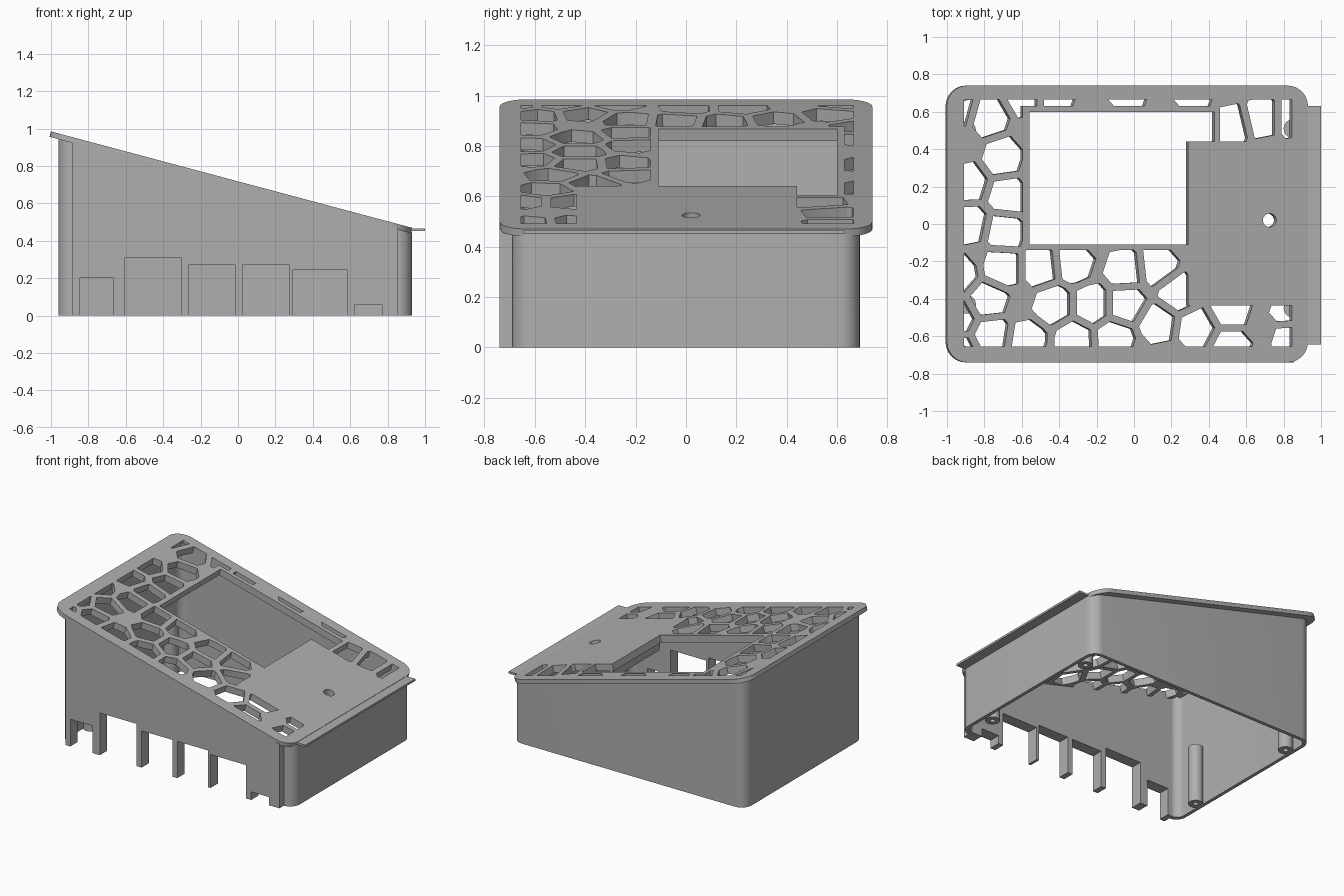
import bpy, bmesh, math
from mathutils import Vector

cube = bpy.data.objects.get("Cube")
if cube:
    bpy.data.objects.remove(cube, do_unlink=True)

grey = bpy.data.materials.new("matte grey")
grey.use_nodes = True
grey.diffuse_color = (0.43, 0.43, 0.43, 1)
grey.node_tree.nodes["Principled BSDF"].inputs["Base Color"].default_value = (0.43, 0.43, 0.43, 1)

TAN = 0.267
NORMAL = Vector((TAN, 0, 1)).normalized()


def slope(x):
    return 0.985 - TAN * (x + 1)


def tilted(depth):
    # point on the sloping top, moved along its normal
    return lambda x, y: Vector((x, y, slope(x))) + NORMAL * depth


def level(z):
    return lambda x, y: Vector((x, y, z))


def under_lid(x, y):
    return Vector((x, y, slope(x) - 0.02))


def prisms(name, outlines, low, high):
    bm = bmesh.new()
    for pts in outlines:
        a = [bm.verts.new(low(*p)) for p in pts]
        b = [bm.verts.new(high(*p)) for p in pts]
        n = len(pts)
        bm.faces.new(a[::-1])
        bm.faces.new(b)
        for i in range(n):
            j = (i + 1) % n
            bm.faces.new((a[i], a[j], b[j], b[i]))
    bmesh.ops.recalc_face_normals(bm, faces=bm.faces)
    mesh = bpy.data.meshes.new(name)
    bm.to_mesh(mesh)
    bm.free()
    mesh.materials.append(grey)
    ob = bpy.data.objects.new(name, mesh)
    bpy.context.collection.objects.link(ob)
    return ob


def rect(x0, x1, y0, y1):
    return [(x0, y0), (x1, y0), (x1, y1), (x0, y1)]


def circle(cx, cy, r, n=24):
    return [(cx + r * math.cos(math.tau * i / n), cy + r * math.sin(math.tau * i / n)) for i in range(n)]


def rounded(x0, x1, y0, y1, r, steps=8):
    pts = []
    corners = [(x1 - r, y1 - r), (x0 + r, y1 - r), (x0 + r, y0 + r), (x1 - r, y0 + r)]
    for k, (cx, cy) in enumerate(corners):
        for i in range(steps + 1):
            t = math.pi / 2 * (k + i / steps)
            pts.append((cx + r * math.cos(t), cy + r * math.sin(t)))
    return pts


def combine(ob, other, operation):
    # apply a boolean and drop the helper
    mod = ob.modifiers.new("join", "BOOLEAN")
    mod.operation, mod.solver, mod.object = operation, "EXACT", other
    bpy.context.view_layer.objects.active = ob
    bpy.ops.object.modifier_apply(modifier=mod.name)
    bpy.data.objects.remove(other, do_unlink=True)


def clip(pts, point, direction):
    # keep the part of a polygon behind a line
    out = []
    for i, p in enumerate(pts):
        q = pts[(i + 1) % len(pts)]
        dp = (Vector(p) - point).dot(direction)
        dq = (Vector(q) - point).dot(direction)
        if dp <= 0:
            out.append(p)
        if dp * dq < 0:
            out.append(tuple(Vector(p).lerp(Vector(q), dp / (dp - dq))))
    return out


# Body: rounded shell, thick front wall, connector openings
body = prisms("body_shell", [rounded(-0.96, 0.93, -0.69, 0.69, 0.08)], level(0), under_lid)
combine(body, prisms("cavity", [rounded(-0.935, 0.905, -0.66, 0.665, 0.06)], level(-0.1), level(1.2)), "DIFFERENCE")
combine(body, prisms("front_wall", [rect(-0.885, 0.855, -0.74, -0.655)], level(0), under_lid), "UNION")
openings = [(-0.845, -0.665, 0.2), (-0.605, -0.305, 0.31), (-0.265, -0.015, 0.27),
            (0.025, 0.275, 0.27), (0.295, 0.585, 0.245), (0.625, 0.77, 0.06)]
for x0, x1, top in openings:
    combine(body, prisms("opening", [rect(x0, x1, -0.8, -0.6)], level(-0.1), level(top)), "DIFFERENCE")

# Lid: overhanging lip plus an inner slab
lid = prisms("vented_lid", [rounded(-1, 0.93, -0.74, 0.74, 0.11)], tilted(-0.03), tilted(0))
combine(lid, prisms("inner_slab", [rect(-0.92, 0.89, -0.665, 0.67)], tilted(-0.05), tilted(-0.01)), "UNION")

# Honeycomb vents: shrunken cells around these centres
centres = [(-.95, .62), (-.77, .57), (-.7, .36), (-.89, .22), (-.67, .15), (-.88, 0), (-.69, -.04),
           (-.7, -.23), (-.94, -.27), (-.78, -.41), (-.94, -.5), (-.76, -.59), (-.94, -.68),
           (-.5, -.23), (-.32, -.21), (-.43, -.43), (-.57, -.62), (-.32, -.62), (-.22, -.43),
           (-.05, -.24), (.13, -.22), (-.04, -.43), (-.1, -.61), (.13, -.53), (.33, -.56),
           (.24, -.37), (.52, -.45), (.52, -.66), (.84, -.45), (.85, -.62), (.52, .53),
           (.69, .57), (.85, .57), (-.42, .68), (-.03, .7), (.32, .7), (-.58, .68)]
border = [((-0.91, 0), (-1, 0)), ((0.845, 0), (1, 0)), ((0, -0.655), (0, -1)), ((0, 0.665), (0, 1))]
cells = []
for c in map(Vector, centres):
    cell = [(c.x + 0.12 * math.cos(t), c.y + 0.12 * math.sin(t))
            for t in (0.2 + k * math.pi / 3 for k in range(6))]
    for o in map(Vector, centres):
        if o != c and (o - c).length < 0.4:
            d = (o - c).normalized()
            cell = clip(cell, (o + c) / 2 - d * 0.019, d)
    for p, d in border:
        cell = clip(cell, Vector(p), Vector(d))
    if len(cell) > 2:
        cells.append(cell)
vents = prisms("vents", cells, tilted(-0.2), tilted(0.1))
for keep in (rect(-0.595, 0.46, -0.14, 0.63), rect(0.29, 1.2, -0.435, 0.44)):
    combine(vents, prisms("solid_area", [keep], tilted(-0.3), tilted(0.2)), "DIFFERENCE")
combine(lid, vents, "DIFFERENCE")

# Display window and button hole
window = [(-.56, -.11), (.29, -.11), (.29, .44), (.43, .44), (.43, .6), (-.56, .6)]
combine(lid, prisms("window", [window], tilted(-0.2), tilted(0.1)), "DIFFERENCE")
combine(lid, prisms("button_hole", [circle(0.725, 0.02, 0.036)], tilted(-0.2), tilted(0.1)), "DIFFERENCE")

# Flat tab on the low edge and a rib below the panel
tab = prisms("edge_tab", [rect(0.88, 1, -0.645, 0.63)], level(0.452), level(0.467))
rib = prisms("panel_rib", [rect(0.292, 0.315, -0.11, 0.44)], level(0.53), tilted(-0.02))

# Screw posts
parts = [body, lid, tab, rib]
for name, x, y in (("post_high_front", -0.895, -0.43), ("post_high_back", -0.895, 0.5),
                   ("post_low_front", 0.85, -0.45), ("post_low_back", 0.85, 0.51)):
    post = prisms(name, [circle(x, y, 0.05)], level(0), level(0.43))
    combine(post, prisms("screw_hole", [circle(x, y, 0.018)], level(-0.1), level(0.3)), "DIFFERENCE")
    parts.append(post)

bpy.ops.object.select_all(action="DESELECT")
for ob in parts:
    ob.select_set(True)
bpy.context.view_layer.objects.active = body
bpy.ops.object.shade_smooth_by_angle(angle=math.radians(30))
